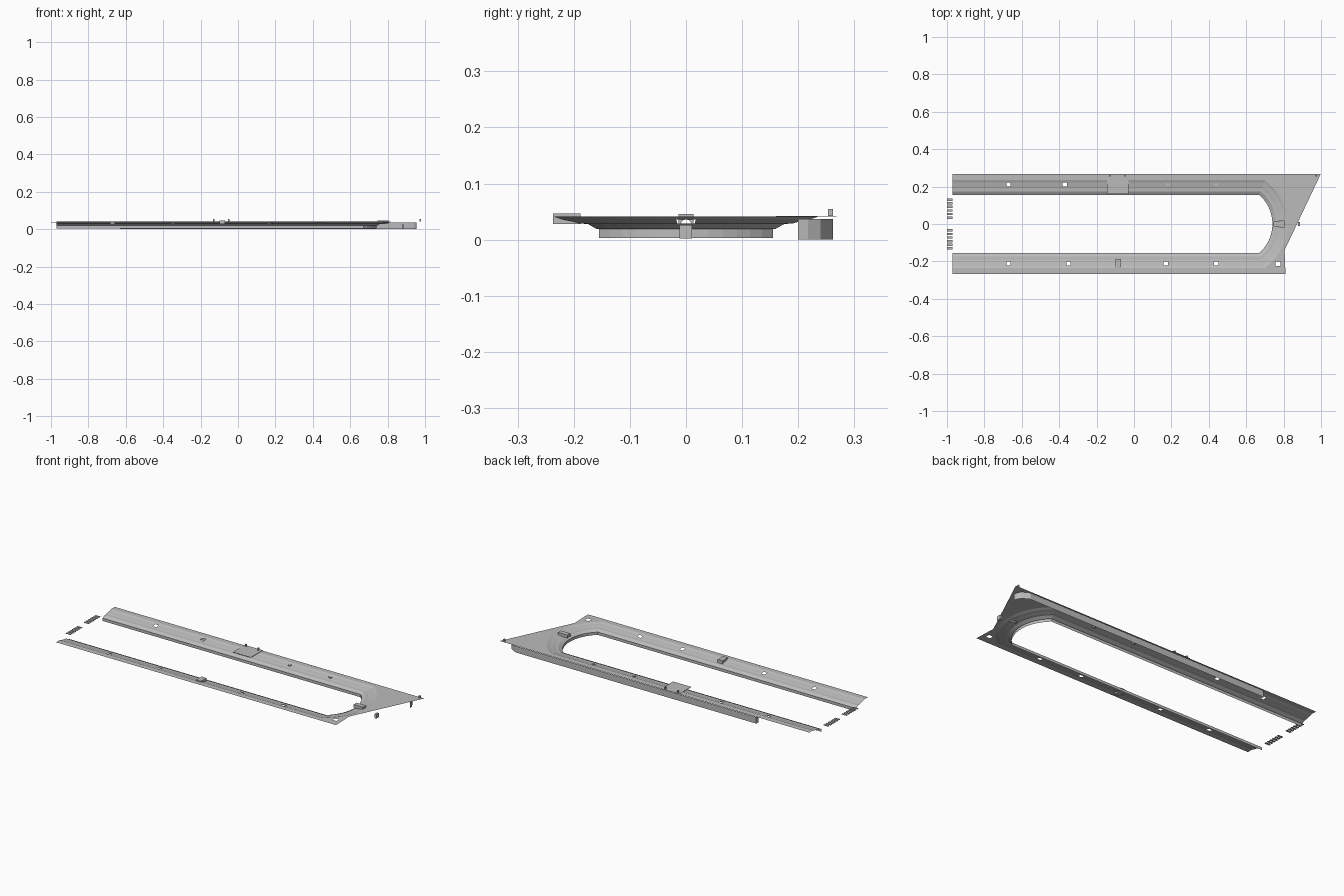
import bpy, bmesh, math

if "Cube" in bpy.data.objects:
    bpy.data.objects.remove(bpy.data.objects["Cube"])

grey = bpy.data.materials.new("concrete_grey")
grey.diffuse_color = (0.5, 0.5, 0.5, 1)
grey.use_nodes = True
grey.node_tree.nodes["Principled BSDF"].inputs["Base Color"].default_value = grey.diffuse_color


def finish(bm, name):
    me = bpy.data.meshes.new(name)
    bm.to_mesh(me)
    bm.free()
    me.materials.append(grey)
    ob = bpy.data.objects.new(name, me)
    bpy.context.collection.objects.link(ob)
    return ob


def box(name, x0, x1, y0, y1, z0, z1):
    bm = bmesh.new()
    bmesh.ops.create_cube(bm, size=1)
    for v in bm.verts:
        v.co.x = x0 + (v.co.x + .5) * (x1 - x0)
        v.co.y = y0 + (v.co.y + .5) * (y1 - y0)
        v.co.z = z0 + (v.co.z + .5) * (z1 - z0)
    return finish(bm, name)


# Inner edge path of the U: (x, y, offset direction x, y, opening kind of next segment)
LEFT, CORNER, INNER = -0.97, 0.67, 0.155
R, CX = 0.207, 0.533
A = math.asin(INNER / R)
TOP_Z = 0.041


def straight(holes, side):
    pts = [(LEFT, side * INNER, 0, side, "")]
    for h in holes:
        pts.append((h - .011, side * INNER, 0, side, "window"))
        pts.append((h + .011, side * INNER, 0, side, ""))
    return pts


def corner(side):
    half = (math.pi / 2 - A) / 2
    ang = math.pi / 2 - half
    s = 1 / math.cos(half)
    return (CORNER, side * INNER, s * math.cos(ang), side * s * math.sin(ang), "")


N = 13
arc = []
for i in range(1, N):
    a = A - 2 * A * i / N
    arc.append((CX + R * math.cos(a), R * math.sin(a), math.cos(a), math.sin(a),
                "portal" if i == N // 2 else ""))
back = straight([-.67, -.35, .17, .44], -1)[::-1]
# reversed run: the window flag has to sit on the far end of each opening
back = [(x, y, u, v, "window" if 0 < i < len(back) - 1 and i % 2 == 0 else "")
        for i, (x, y, u, v, _) in enumerate([corner(-1)] + back)][1:]
back = [(p[0], p[1], p[2], p[3], "window" if i % 2 == 0 and i < len(back) - 1 else "")
        for i, p in enumerate(back)]
path = straight([-.67, -.37], 1) + [corner(1)] + arc + [corner(-1)] + back

# Stepped slope swept along the path: (offset outward, height)
profile = [(0, .003), (0, .019), (.004, .019), (.02, .028), (.035, .029),
           (.046, .032), (.066, .036), (.08, TOP_Z)]
bm = bmesh.new()
rows = [[bm.verts.new((x + u * d, y + v * d, z)) for d, z in profile]
        for x, y, u, v, _ in path]
for i in range(len(path) - 1):
    kind = path[i][4]
    for j in range(len(profile) - 1):
        if (kind == "window" and j == 5) or (kind == "portal" and j in (4, 5)):
            continue
        bm.faces.new((rows[i][j], rows[i + 1][j], rows[i + 1][j + 1], rows[i][j + 1]))
finish(bm, "stepped_slope")

# Flat deck around the slope, with a square opening near the corner
d = profile[-1][0]
inner = [(x + u * d, y + v * d) for x, y, u, v, _ in path]
outer = [(LEFT, -.266), (.81, -.266), (.805, -.14), (.998, .266), (LEFT, .266)]
opening = [(.757, -.224), (.783, -.224), (.783, -.2), (.757, -.2)]
bm = bmesh.new()
edges = []
for loop in (inner + outer, opening):
    vs = [bm.verts.new((x, y, TOP_Z)) for x, y in loop]
    edges += [bm.edges.new((vs[i - 1], vs[i])) for i in range(len(vs))]
bmesh.ops.triangle_fill(bm, use_beauty=True, use_dissolve=False, edges=edges)
for f in bm.faces:
    f.normal_update()
    if f.normal.z < 0:
        f.normal_flip()
finish(bm, "deck")

# Outer wall below the rear deck, curving in at the pointed end
bm = bmesh.new()
wall = [(.955, .2), (.953, .217), (.94, .24), (.9, .262), (-.63, .262), (-.63, .24)]
cols = [(bm.verts.new((x, y, 0)), bm.verts.new((x, y, .037))) for x, y in wall]
for a, b in zip(cols, cols[1:]):
    bm.faces.new((a[0], b[0], b[1], a[1]))
finish(bm, "outer_wall")

# Rear platform, front booth and the small posts on the deck
box("rear_platform", -.145, -.03, .16, .268, .041, .0425)
box("front_booth", -.1, -.07, -.237, -.188, .028, .047)
for x in (-.13, -.05, .975):
    box("post", x - .004, x + .004, .253, .262, .042, .055)

# Arched tunnel portal in the curved end
bm = bmesh.new()
arch = [(-.009, .028)] + [(-.009 * math.cos(math.pi * k / 8), .029 + .007 * math.sin(math.pi * k / 8))
                          for k in range(9)] + [(.009, .028)]
section = [(-.0135, .028), (-.0135, .046), (.0135, .046), (.0135, .028)] + arch[::-1]
ends = [[bm.verts.new((x, y, z)) for y, z in section] for x in (.745, .805)]
for e in ends:
    bm.faces.new(e)
for i in range(len(section)):
    bm.faces.new((ends[0][i - 1], ends[0][i], ends[1][i], ends[1][i - 1]))
bmesh.ops.recalc_face_normals(bm, faces=bm.faces)
finish(bm, "tunnel_portal")
box("tunnel_gate", .876, .888, -.012, .011, .002, .026)

# Round vents on the rear slope
for x in (.18, .44):
    bm = bmesh.new()
    bmesh.ops.create_cone(bm, cap_ends=True, segments=12, radius1=.009, radius2=.009, depth=.01)
    bmesh.ops.translate(bm, verts=bm.verts, vec=(x, .211, .033))
    finish(bm, "round_vent")

# Loose slats at the open end
for side in (1, -1):
    for k in range(6):
        y = side * (.034 + k * .0192)
        box("slat", -1, -.97, y - .006, y + .006, .033, .036)
